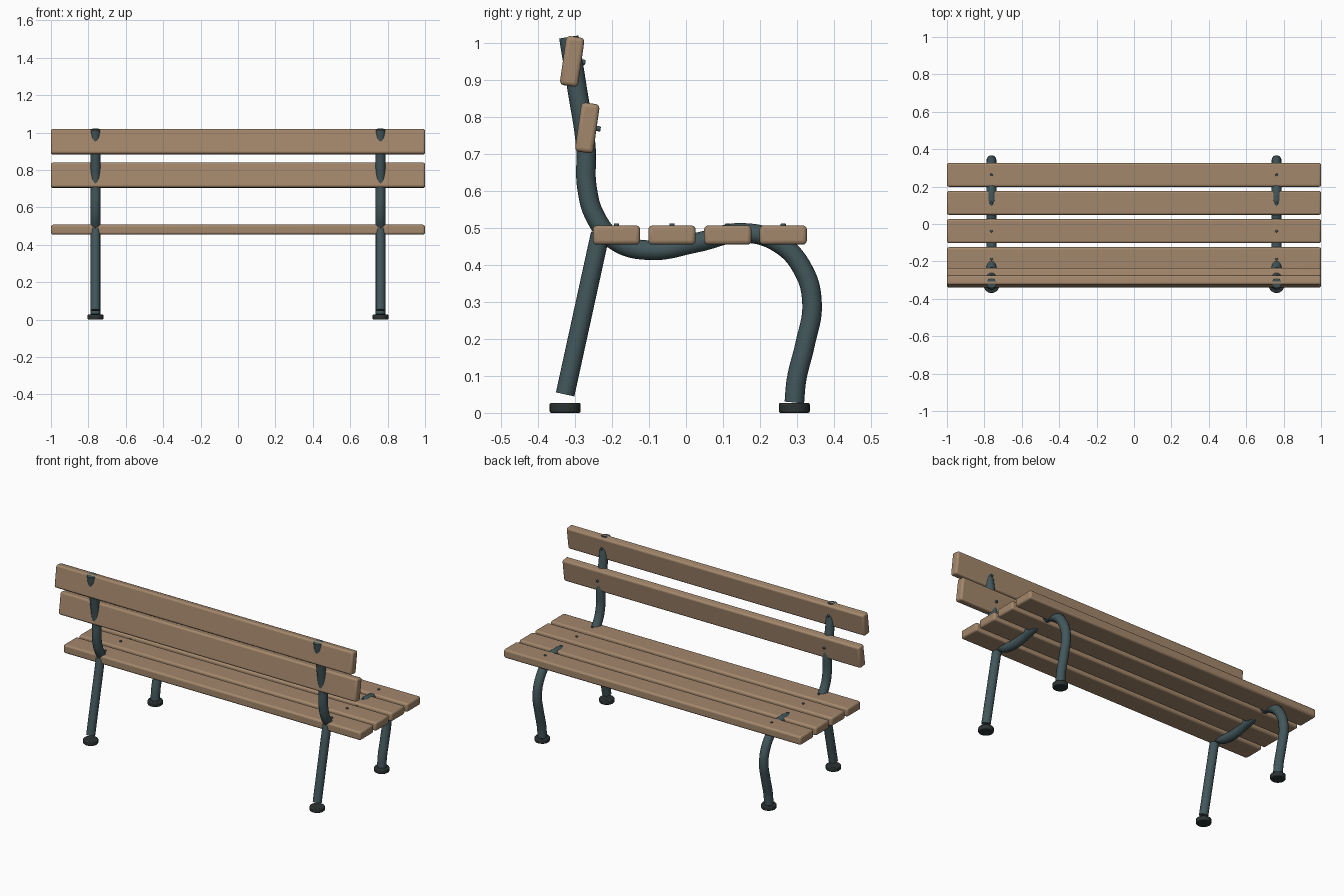
import bpy
from math import radians
from mathutils import Vector

cube = bpy.data.objects.get("Cube")
if cube:
    bpy.data.objects.remove(cube, do_unlink=True)


def material(name, color):
    m = bpy.data.materials.new(name)
    m.use_nodes = True
    m.diffuse_color = (*color, 1)
    m.node_tree.nodes["Principled BSDF"].inputs["Base Color"].default_value = (*color, 1)
    return m


WOOD = material("brown wood", (0.37, 0.245, 0.15))
STEEL = material("teal painted steel", (0.055, 0.095, 0.105))
RUBBER = material("dark rubber", (0.025, 0.032, 0.032))

FRAME_X = 0.762
TILT = radians(-8)


def finish(obj, name, mat, bevel=0):
    obj.name = name
    obj.data.materials.append(mat)
    if bevel:
        mod = obj.modifiers.new("rounded edges", "BEVEL")
        mod.width, mod.segments = bevel, 3
    bpy.ops.object.select_all(action="DESELECT")
    obj.select_set(True)
    bpy.context.view_layer.objects.active = obj
    bpy.ops.object.shade_smooth_by_angle(angle=radians(35))


def slat(name, y, z, depth, height, tilt=0):
    bpy.ops.mesh.primitive_cube_add(size=1, location=(0, y, z), rotation=(tilt, 0, 0))
    obj = bpy.context.object
    obj.scale = (2, depth, height)
    bpy.ops.object.transform_apply(location=False, rotation=False, scale=True)
    finish(obj, name, WOOD, 0.011)


def tube(name, x, points, radius=0.0265):
    curve = bpy.data.curves.new(name, "CURVE")
    curve.dimensions = "3D"
    curve.bevel_depth = radius
    curve.bevel_resolution = 6
    curve.resolution_u = 8
    curve.use_fill_caps = True
    spline = curve.splines.new("BEZIER")
    spline.bezier_points.add(len(points) - 1)
    for bp, (y, z) in zip(spline.bezier_points, points):
        bp.co = (x, y, z)
        bp.handle_left_type = bp.handle_right_type = "AUTO"
    obj = bpy.data.objects.new(name, curve)
    bpy.context.collection.objects.link(obj)
    bpy.ops.object.select_all(action="DESELECT")
    obj.select_set(True)
    bpy.context.view_layer.objects.active = obj
    bpy.ops.object.convert(target="MESH")
    finish(bpy.context.object, name, STEEL)


def disc(name, loc, radius, depth, mat, tilt=0, bevel=0):
    bpy.ops.mesh.primitive_cylinder_add(vertices=24, radius=radius, depth=depth,
                                        location=loc, rotation=(tilt, 0, 0))
    finish(bpy.context.object, name, mat, bevel)


# Wooden slats
seat_ys = (-0.188, -0.038, 0.113, 0.263)
for i, y in enumerate(seat_ys):
    slat(f"seat_slat_{i + 1}", y, 0.481, 0.128, 0.052)
backs = {"lower": (-0.267, 0.771), "upper": (-0.308, 0.951)}
for label, (y, z) in backs.items():
    slat(f"back_slat_{label}", y, z, 0.05, 0.134, TILT)

# Bent steel frames, feet and bolts on both sides
main_path = [(-0.317, 1.017), (-0.295, 0.88), (-0.271, 0.72), (-0.268, 0.61),
             (-0.245, 0.53), (-0.19, 0.465), (-0.1, 0.44), (0.03, 0.461),
             (0.15, 0.487), (0.25, 0.46), (0.318, 0.385), (0.341, 0.295),
             (0.322, 0.185), (0.299, 0.09), (0.293, 0.028)]
for side, x in (("left", FRAME_X), ("right", -FRAME_X)):
    tube(f"main_tube_{side}", x, main_path)
    tube(f"rear_leg_{side}", x, [(-0.327, 0.05), (-0.232, 0.485)], 0.0255)
    for end, y in (("front", 0.293), ("rear", -0.327)):
        disc(f"{end}_foot_{side}", (x, y, 0.0135), 0.042, 0.027, RUBBER, bevel=0.005)
    for i, y in enumerate(seat_ys):
        disc(f"seat_bolt_{i + 1}_{side}", (x, y, 0.508), 0.007, 0.01, STEEL, bevel=0.003)
    for label, (y, z) in backs.items():
        disc(f"back_bolt_{label}_{side}", (x, y + 0.029, z - 0.002), 0.007, 0.014,
             STEEL, radians(-90) + TILT, 0.003)
